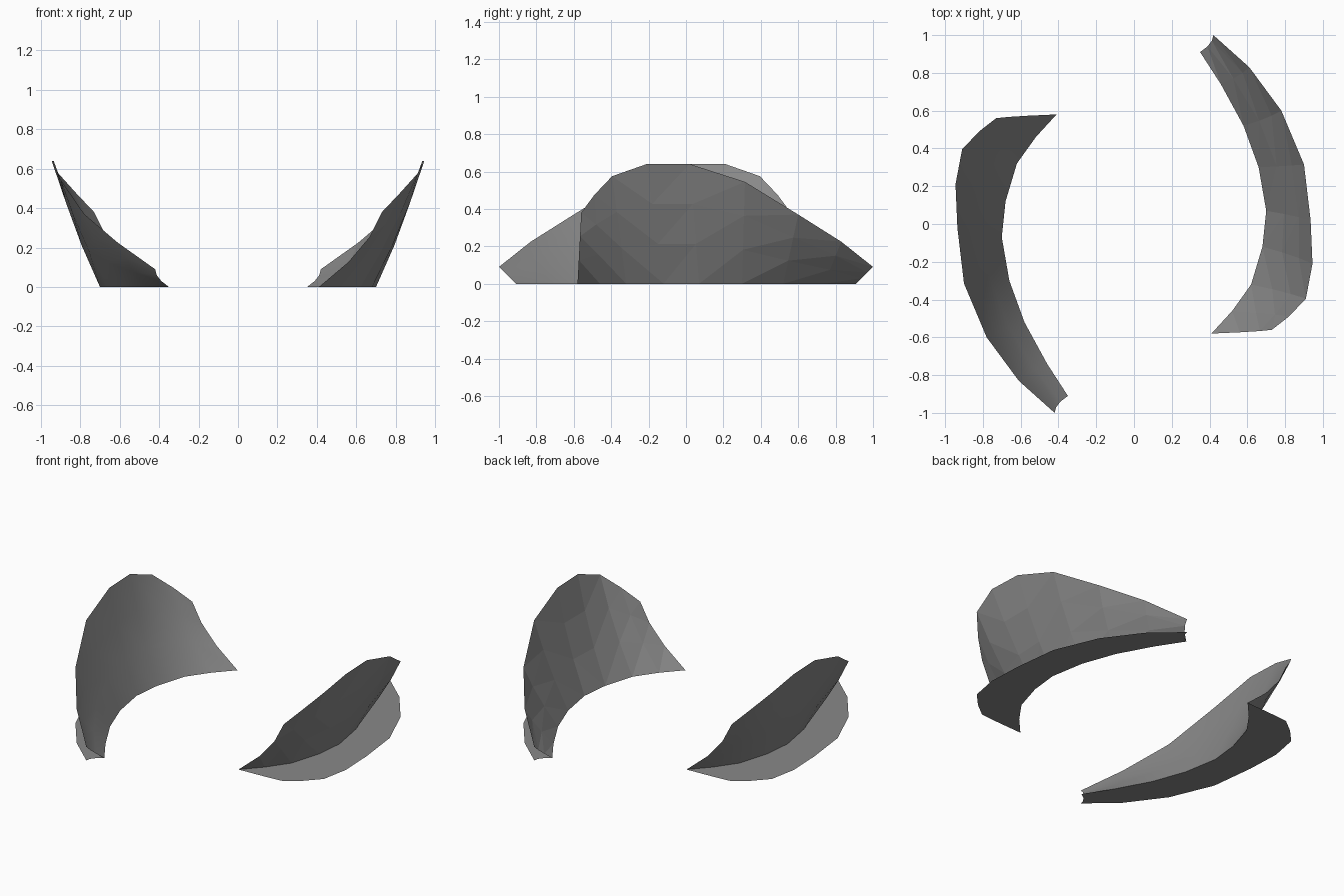
import bpy, bmesh, math
from mathutils import Vector, Matrix

if "Cube" in bpy.data.objects:
    bpy.data.objects.remove(bpy.data.objects["Cube"])

grey = bpy.data.materials.new("mid grey")
grey.use_nodes = True
colour = (0.25, 0.25, 0.25, 1)
grey.diffuse_color = colour
grey.node_tree.nodes["Principled BSDF"].inputs["Base Color"].default_value = colour

# Matching stations along the foot and the rim of one curved wall
FOOT = [(.41, -.58), (.52, -.46), (.62, -.32), (.68, -.12), (.70, .07),
        (.66, .30), (.58, .52), (.46, .74), (.35, .91)]
RIM = [(.73, -.56, .38), (.82, -.49, .475), (.91, -.395, .575), (.945, -.21, .64),
       (.935, .02, .64), (.90, .315, .545), (.78, .60, .37), (.61, .83, .225),
       (.42, 1.0, .09)]
BULGE = [.05, .03] + [.018] * 7
ROWS = 3


def section(i):
    """Points from foot to rim, bowed slightly outward."""
    foot, rim = Vector((*FOOT[i], 0)), Vector(RIM[i])
    for r in range(ROWS + 1):
        t = r / ROWS
        yield foot.lerp(rim, t) + Vector((BULGE[i] * math.sin(math.pi * t), 0, 0))


def sheet(name, turn, flat, smooth):
    bm = bmesh.new()
    grid = []
    for i in range(len(FOOT)):
        grid.append([bm.verts.new((p.x, p.y, 0 if flat else p.z)) for p in section(i)])
    for a, b in zip(grid, grid[1:]):
        for r in range(ROWS):
            bm.faces.new((a[r], a[r + 1], b[r + 1], b[r]))
    if not smooth:
        bmesh.ops.triangulate(bm, faces=bm.faces[:])
    for f in bm.faces:
        f.smooth = smooth
    bm.transform(Matrix.Rotation(turn, 4, 'Z'))
    mesh = bpy.data.meshes.new(name)
    bm.to_mesh(mesh)
    bm.free()
    mesh.materials.append(grey)
    bpy.context.collection.objects.link(bpy.data.objects.new(name, mesh))


# Two walls facing each other, each over its flat ground plate
for side, turn in (("left", 0), ("right", math.pi)):
    sheet(side + "_wall", turn, False, side == "right")
    sheet(side + "_ground_plate", turn, True, False)
